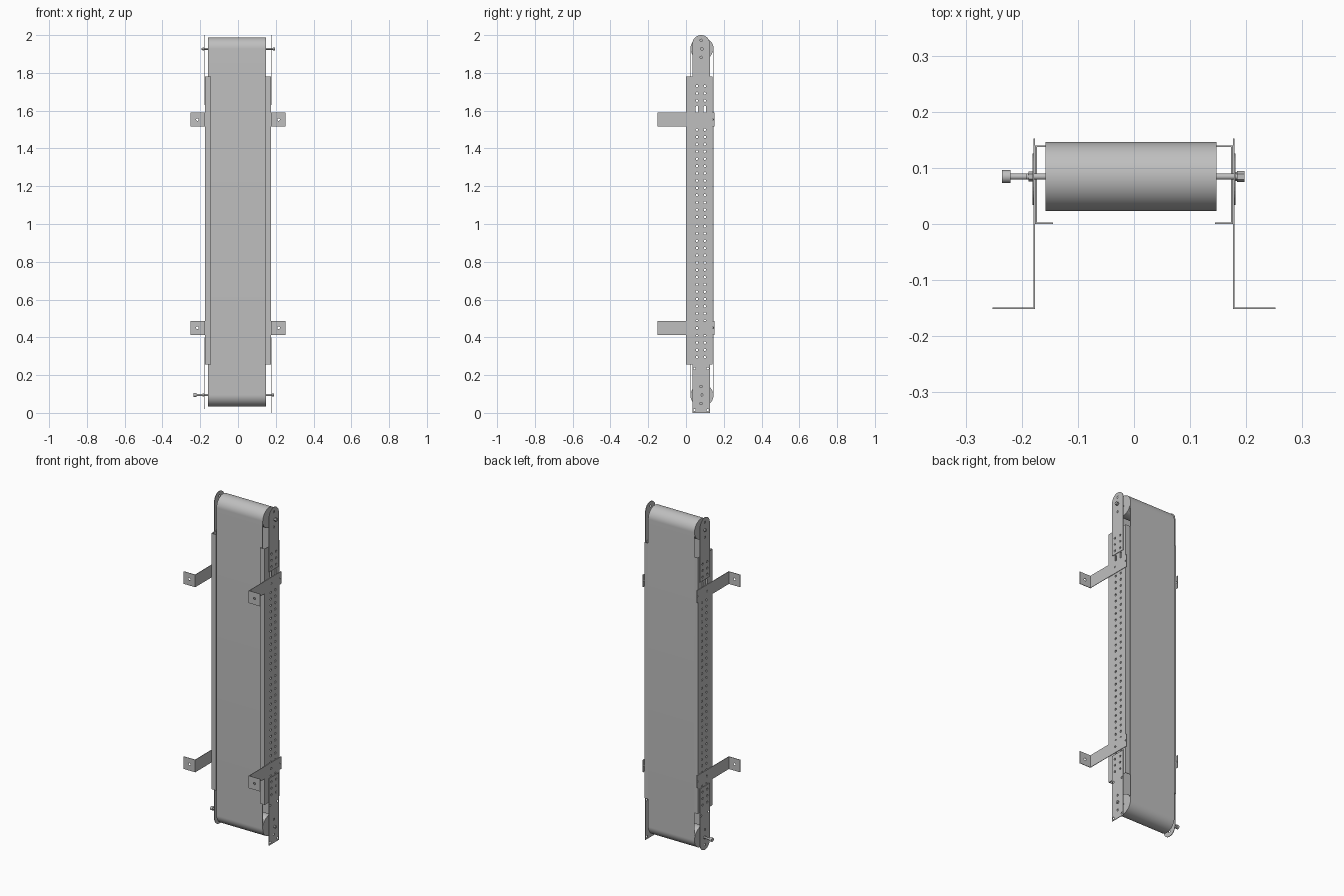
import bpy
import math
from mathutils import Matrix

cube = bpy.data.objects.get("Cube")
if cube:
    bpy.data.objects.remove(cube, do_unlink=True)

steel = bpy.data.materials.new("light_grey")
steel.use_nodes = True
GREY = (0.52, 0.52, 0.52, 1)
steel.diffuse_color = GREY
steel.node_tree.nodes["Principled BSDF"].inputs["Base Color"].default_value = GREY

WALL = 0.176        # outer face of the channel walls
SHEET = 0.003       # sheet metal thickness
AXLE_Y = 0.0845
AXLES = {"lower": 0.095, "upper": 1.927}
BELT_X, BELT_W = -0.0055, 0.305
ROWS = (0.058, 0.10)
HOLE = 0.0065

SIDE_ON = Matrix(((0, 0, 1, 0), (1, 0, 0, 0), (0, 1, 0, 0), (0, 0, 0, 1)))
FACE_ON = Matrix(((1, 0, 0, 0), (0, 0, -1, 0), (0, 1, 0, 0), (0, 0, 0, 1)))


def arc(u, v, r, start, end, n):
    steps = [math.radians(start + (end - start) * i / n) for i in range(n + 1)]
    return [(u + r * math.cos(a), v + r * math.sin(a)) for a in steps]


def circle(u, v, r=HOLE):
    return arc(u, v, r, 0, 330, 11)


def stadium(u, low, high, r, n):
    return arc(u, high, r, 0, 180, n) + arc(u, low, r, 180, 360, n)


def rect(u0, u1, v0, v1):
    return [(u0, v0), (u1, v0), (u1, v1), (u0, v1)]


def finish(obj, smooth=False):
    obj.data.materials.clear()
    obj.data.materials.append(steel)
    for p in obj.data.polygons:
        p.material_index = 0
        p.use_smooth = False
    if smooth:
        bpy.ops.object.select_all(action='DESELECT')
        obj.select_set(True)
        bpy.context.view_layer.objects.active = obj
        bpy.ops.object.shade_smooth_by_angle(angle=math.radians(35))
    return obj


def plate(name, outline, holes, depth, matrix, offset, smooth=False):
    """Flat outline with holes, thickened, then turned and moved into place."""
    curve = bpy.data.curves.new(name, 'CURVE')
    curve.dimensions = '2D'
    curve.fill_mode = 'BOTH'
    curve.extrude = depth / 2
    for loop in [outline] + holes:
        spline = curve.splines.new('POLY')
        spline.points.add(len(loop) - 1)
        for point, (u, v) in zip(spline.points, loop):
            point.co = (u, v, 0, 1)
        spline.use_cyclic_u = True
        spline.use_smooth = False
    temp = bpy.data.objects.new(name + "_outline", curve)
    bpy.context.collection.objects.link(temp)
    deps = bpy.context.evaluated_depsgraph_get()
    mesh = bpy.data.meshes.new_from_object(temp.evaluated_get(deps))
    bpy.data.objects.remove(temp, do_unlink=True)
    mesh.transform(Matrix.Translation(offset) @ matrix)
    mesh.name = name
    obj = bpy.data.objects.new(name, mesh)
    bpy.context.collection.objects.link(obj)
    return finish(obj, smooth)


def box(name, x, y, z):
    bpy.ops.mesh.primitive_cube_add(size=1, location=[sum(s) / 2 for s in (x, y, z)])
    obj = bpy.context.object
    obj.name = name
    obj.scale = [abs(s[1] - s[0]) for s in (x, y, z)]
    return finish(obj)


def rod(name, x0, x1, z, radius, sides=24):
    bpy.ops.mesh.primitive_cylinder_add(
        vertices=sides, radius=radius, depth=x1 - x0,
        location=((x0 + x1) / 2, AXLE_Y, z), rotation=(0, math.pi / 2, 0))
    obj = bpy.context.object
    obj.name = name
    return finish(obj, sides > 6)


# Belt loop and the rollers inside it
low, high = AXLES.values()
plate("belt", stadium(AXLE_Y, low, high, 0.0615, 32),
      [stadium(AXLE_Y, low, high, 0.0590, 32)], BELT_W, SIDE_ON, (BELT_X, 0, 0), True)
for end, z in AXLES.items():
    rod(end + "_roller", BELT_X - BELT_W / 2 + 0.001, BELT_X + BELT_W / 2 - 0.001, z, 0.059, 64)

# Hole pattern, the same above and below the middle of the channel
heights = [0.295 + 0.0385 * i for i in range(19)]
heights += [2.025 - h for h in heights]
slot_low, slot_high = 1.595, 1.62

for side, s in (("left", 1), ("right", -1)):
    # Channel wall with turned-in flanges
    holes = [circle(y, z) for y in ROWS for z in heights
             if not slot_low - 0.03 < z < slot_high + 0.02]
    holes += [stadium(y, slot_low, slot_high, HOLE, 6) for y in ROWS]
    plate(side + "_channel_wall", rect(0, 0.14, 0.255, 1.78), holes, SHEET,
          SIDE_ON, (s * (WALL - SHEET / 2), 0, 0))
    for place, y in (("front", 0), ("back", 0.14 - SHEET)):
        box(f"{side}_{place}_flange", (s * 0.144, s * WALL), (y, y + SHEET), (0.255, 1.78))

    # End plates that carry the axles
    x = s * (WALL + 0.0035)
    centre, half = 0.080, 0.046
    for end, axle in AXLES.items():
        near = [h for h in heights if (h < 0.39 if end == "lower" else h > 1.645)]
        holes = [circle(y, z) for y in ROWS for z in near]
        holes += [circle(centre, axle + d) for d in (-0.045, 0.045)]
        if end == "upper":
            outline = (arc(centre, 2 - half, half, 0, 180, 20)
                       + [(centre - half, 1.63), (centre + half, 1.63)])
        elif s > 0:
            outline = rect(centre - half, centre + half, 0, 0.40)
            holes += [circle(centre + d, z) for d in (-0.035, 0.035) for z in (0.015, 0.235)]
        else:
            outline = (arc(centre, 0.02 + half, half, 180, 360, 20)
                       + [(centre + half, 0.40), (centre - half, 0.40)])
            holes += [circle(centre + d, 0.235) for d in (-0.035, 0.035)]
        plate(f"{side}_{end}_end_plate", outline, holes, SHEET, SIDE_ON, (x, 0, 0))

    # Mounting brackets with turned-out feet
    for end, z in (("lower", 0.45), ("upper", 1.553)):
        arm = rect(-0.15, 0.152, z - 0.037, z + 0.037)
        plate(f"{side}_{end}_bracket_arm", arm, [circle(0.143, z, 0.004), circle(ROWS[0], z)],
              SHEET, SIDE_ON, (s * (WALL + SHEET / 2), 0, 0))
        foot = rect(s * WALL, s * 0.252, z - 0.037, z + 0.037)
        plate(f"{side}_{end}_bracket_foot", foot, [circle(s * 0.215, z, 0.007)],
              SHEET, FACE_ON, (0, -0.15, 0))

# Axles, bolt heads and nuts
for end, left_end in (("lower", -0.222), ("upper", -0.192)):
    z = AXLES[end]
    rod(end + "_axle", left_end, 0.187, z, 0.0055)
    rod(end + "_axle_nut", -0.188, -0.181, z, 0.009, 6)
rod("lower_axle_knob", -0.235, -0.220, AXLES["lower"], 0.0115)
rod("lower_axle_cap", 0.181, 0.190, AXLES["lower"], 0.008, 6)
rod("upper_bolt_head", 0.184, 0.197, AXLES["upper"], 0.010, 6)
